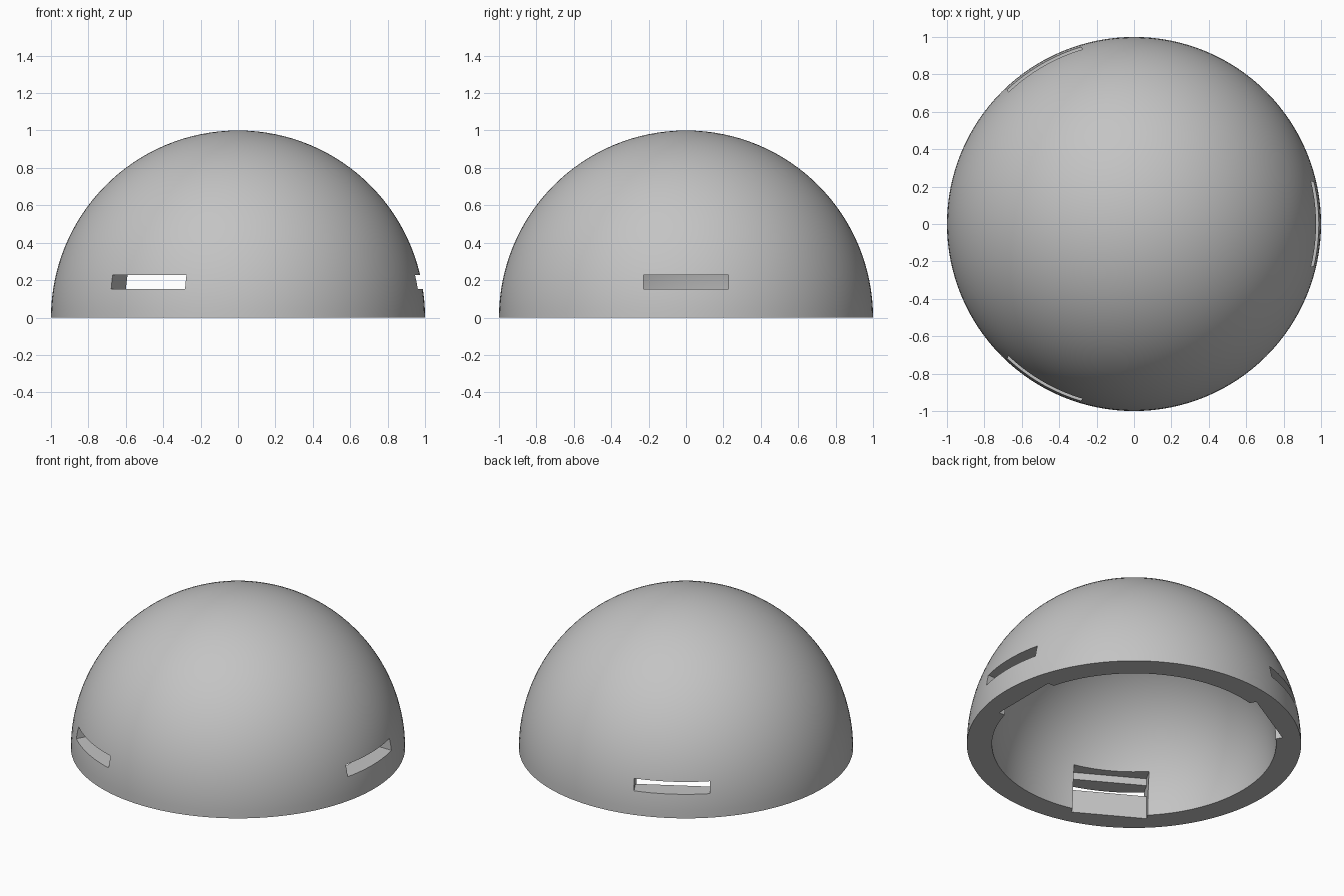
import bpy, bmesh
from math import sin, cos, pi, radians
from mathutils import Matrix, Vector

cube = bpy.data.objects.get("Cube")
if cube:
    bpy.data.objects.remove(cube, do_unlink=True)

OUTER, INNER = 1.0, 0.85
SEGMENTS, RINGS = 128, 32
OPENING_WIDTH = 0.456

grey = bpy.data.materials.new("plain grey")
grey.use_nodes = True
grey.diffuse_color = (0.55, 0.55, 0.55, 1)
grey.node_tree.nodes["Principled BSDF"].inputs["Base Color"].default_value = (0.55, 0.55, 0.55, 1)


def add_object(name, bm):
    mesh = bpy.data.meshes.new(name)
    bmesh.ops.recalc_face_normals(bm, faces=bm.faces)
    bm.to_mesh(mesh)
    bm.free()
    mesh.materials.append(grey)
    obj = bpy.data.objects.new(name, mesh)
    bpy.context.collection.objects.link(obj)
    return obj


def quarter_arc(radius):
    angles = [pi / 2 * i / RINGS for i in range(RINGS + 1)]
    return [Vector((radius * cos(a), 0, radius * sin(a))) for a in angles]


# Hollow dome: spin the wall section around z
bm = bmesh.new()
section = quarter_arc(OUTER)[::-1] + quarter_arc(INNER)
for p in (section[0], section[-1]):
    p.x = 0
verts = [bm.verts.new(p) for p in section]
edges = [bm.edges.new(pair) for pair in zip(verts, verts[1:])]
bmesh.ops.spin(bm, geom=verts + edges, cent=(0, 0, 0), axis=(0, 0, 1),
               angle=2 * pi, steps=SEGMENTS, use_merge=True)
bmesh.ops.remove_doubles(bm, verts=bm.verts, dist=0.0001)
dome = add_object("dome_shell", bm)


def cut_box(turn, x_range, z_range):
    """Cut a radial box, turned about z, out of the dome."""
    size = (x_range[1] - x_range[0], OPENING_WIDTH, z_range[1] - z_range[0])
    centre = (sum(x_range) / 2, 0, sum(z_range) / 2)
    box = bmesh.new()
    bmesh.ops.create_cube(box, size=1, matrix=Matrix.Rotation(turn, 4, 'Z')
                          @ Matrix.Translation(centre) @ Matrix.Diagonal((*size, 1)))
    cutter = add_object("opening_cutter", box)
    cutter.hide_render = True
    mod = dome.modifiers.new("opening", 'BOOLEAN')
    mod.operation, mod.solver, mod.object = 'DIFFERENCE', 'EXACT', cutter
    bpy.ops.object.modifier_apply(modifier=mod.name)
    bpy.data.objects.remove(cutter, do_unlink=True)


# Three through slots, each with a flat pocket behind it open at the rim
bpy.context.view_layer.objects.active = dome
dome.select_set(True)
for i in range(3):
    turn = radians(120 * i)
    cut_box(turn, (0.6, 1.2), (0.153, 0.228))
    cut_box(turn, (0.6, 0.862), (-0.1, 0.275))

bpy.ops.object.shade_smooth_by_angle(angle=radians(30))
